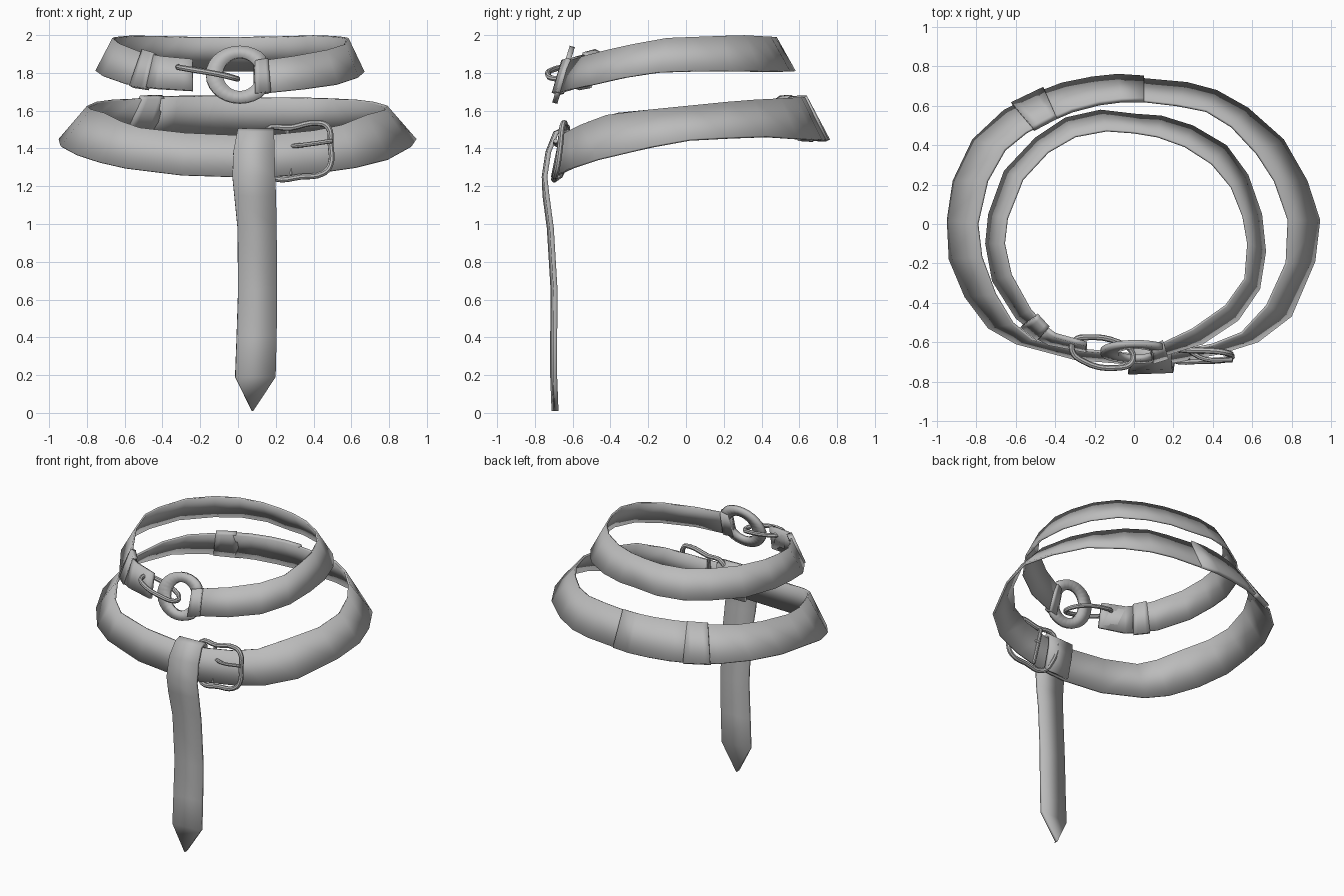
import bpy, bmesh, math
from mathutils import Vector

if "Cube" in bpy.data.objects:
    bpy.data.objects.remove(bpy.data.objects["Cube"])

grey = bpy.data.materials.new("grey")
grey.diffuse_color = (0.5, 0.5, 0.5, 1)
grey.use_nodes = True
grey.node_tree.nodes["Principled BSDF"].inputs["Base Color"].default_value = grey.diffuse_color


def finish(ob):
    """Give an object its colour and smooth shading with sharp edges kept."""
    ob.data.materials.clear()
    ob.data.materials.append(grey)
    bpy.ops.object.select_all(action='DESELECT')
    ob.select_set(True)
    bpy.context.view_layer.objects.active = ob
    bpy.ops.object.shade_smooth_by_angle(angle=math.radians(35))
    return ob


def strip(name, low, high, thick, closed=False, offset=-1):
    """Quad strip between two polylines, thickened."""
    bm = bmesh.new()
    a = [bm.verts.new(p) for p in low]
    b = [bm.verts.new(p) for p in high]
    n = len(a)
    for i in range(n if closed else n - 1):
        j = (i + 1) % n
        bm.faces.new((a[i], b[i], b[j], a[j]))
    me = bpy.data.meshes.new(name)
    bm.to_mesh(me)
    bm.free()
    ob = bpy.data.objects.new(name, me)
    bpy.context.collection.objects.link(ob)
    mod = ob.modifiers.new("thickness", 'SOLIDIFY')
    mod.thickness, mod.offset = thick, offset
    return finish(ob)


def tube(name, pts, radius, closed=True):
    """Round bar along a smooth path."""
    cu = bpy.data.curves.new(name, 'CURVE')
    cu.dimensions = '3D'
    cu.bevel_depth, cu.bevel_resolution, cu.resolution_u = radius, 2, 4
    cu.use_fill_caps = True
    sp = cu.splines.new('BEZIER')
    sp.bezier_points.add(len(pts) - 1)
    for bp, p in zip(sp.bezier_points, pts):
        bp.co = p
        bp.handle_left_type = bp.handle_right_type = 'AUTO'
    sp.use_cyclic_u = closed
    ob = bpy.data.objects.new(name, cu)
    bpy.context.collection.objects.link(ob)
    bpy.ops.object.select_all(action='DESELECT')
    ob.select_set(True)
    bpy.context.view_layer.objects.active = ob
    bpy.ops.object.convert(target='MESH')
    return finish(bpy.context.object)


def lerp(table, v):
    """Piecewise linear lookup."""
    if v <= table[0][0]:
        return table[0][1]
    for (x0, y0), (x1, y1) in zip(table, table[1:]):
        if v <= x1:
            return y0 + (y1 - y0) * (v - x0) / (x1 - x0)
    return table[-1][1]


def lift(plan, heights):
    return [Vector((x, y, lerp(heights, y))) for x, y in plan]


def at(line, t):
    i = min(int(t), len(line) - 2)
    return line[i].lerp(line[i + 1], t - i)


def keeper(name, low, high, t0, t1, thick, grow):
    """Raised band wrapped around a stretch of belt."""
    ts = [t0 + (t1 - t0) * k / 4 for k in range(5)]
    lo, hi = [at(low, t) for t in ts], [at(high, t) for t in ts]
    up = [(h - l).normalized() * grow for l, h in zip(lo, hi)]
    strip(name, [l - u for l, u in zip(lo, up)], [h + u for h, u in zip(hi, up)], thick, offset=0)


# Lower belt: closed flared loop, front to left to back to right
low = lift([(0, -.715), (-.3, -.69), (-.6, -.61), (-.74, -.53), (-.86, -.37), (-.94, -.18),
            (-.95, .02), (-.92, .22), (-.82, .43), (-.66, .58), (-.43, .69), (-.25, .73),
            (-.1, .75), (.05, .74), (.27, .72), (.42, .68), (.58, .59), (.76, .43),
            (.88, .22), (.945, .02), (.92, -.19), (.8, -.47), (.63, -.6), (.44, -.66), (.2, -.705)],
           [(-.71, 1.25), (-.55, 1.325), (-.37, 1.37), (-.2, 1.41), (.02, 1.45), (.4, 1.47), (.75, 1.445)])
high = lift([(0, -.67), (-.28, -.645), (-.52, -.59), (-.62, -.51), (-.71, -.36), (-.78, -.17),
             (-.8, 0), (-.75, .22), (-.66, .38), (-.55, .47), (-.38, .56), (-.21, .61),
             (-.08, .63), (.05, .63), (.22, .61), (.37, .58), (.5, .5), (.63, .36),
             (.72, .22), (.79, .02), (.78, -.2), (.68, -.42), (.55, -.56), (.4, -.62), (.2, -.66)],
            [(-.67, 1.47), (-.55, 1.53), (-.4, 1.585), (0, 1.625), (.3, 1.655), (.6, 1.67)])
strip("lower_belt", low, high, 0.014, closed=True)
keeper("back_overlap", low, high, 9.5, 13, 0.026, 0.004)
keeper("back_loop", low, high, 9.2, 9.9, 0.034, 0.008)

# Upper belt: open at the front between ring and hook
low = lift([(-.24, -.64), (-.45, -.6), (-.6, -.48), (-.72, -.29), (-.755, -.1), (-.74, .05),
            (-.66, .27), (-.5, .44), (-.35, .54), (-.17, .58), (0, .56), (.14, .55), (.3, .5),
            (.47, .4), (.58, .25), (.65, .05), (.67, -.14), (.64, -.33), (.53, -.49),
            (.35, -.61), (.09, -.69)],
           [(-.69, 1.69), (-.6, 1.72), (-.49, 1.742), (-.3, 1.785), (-.1, 1.812), (.57, 1.812)])
high = lift([(-.24, -.61), (-.42, -.56), (-.53, -.44), (-.63, -.26), (-.665, -.1), (-.65, .03),
             (-.57, .23), (-.44, .37), (-.3, .45), (-.14, .48), (0, .47), (.12, .45), (.26, .4),
             (.4, .31), (.5, .19), (.56, .04), (.585, -.1), (.57, -.28), (.47, -.42),
             (.3, -.54), (.09, -.64)],
            [(-.64, 1.86), (-.56, 1.885), (-.35, 1.94), (-.1, 1.985), (.3, 2.0), (.48, 1.99)])
strip("upper_belt", low, high, 0.012)
keeper("hook_fold", low, high, 0, 1.2, 0.026, 0.002)
keeper("strap_keeper", low, high, 1.2, 1.75, 0.036, 0.012)
keeper("ring_fold", low, high, 19.7, 20, 0.045, 0.002)


# Flat D-shaped ring, leaning with the belt
def ring_edge(rx, rz, flat):
    pts = []
    for k in range(28):
        a = 2 * math.pi * k / 28
        x, z = min(0.01 + rx * math.cos(a), flat), 1.79 + rz * math.sin(a)
        pts.append((x, -0.695 + (z - 1.64) * 0.31, z))
    return pts


strip("front_ring", ring_edge(.09, .09, .09), ring_edge(.18, .15, .145), 0.028, closed=True, offset=0)

# Long link hooking the strap to the ring
tube("hook_link", [(-.315, -.64, 1.83), (-.26, -.695, 1.82), (-.09, -.73, 1.79), (-.01, -.7, 1.77),
                   (-.01, -.65, 1.77), (-.08, -.6, 1.79), (-.24, -.575, 1.82), (-.3, -.59, 1.83)], 0.015)

# Hanging tail: folded over the lower belt, ending in a point
# rows: left x, right x, y, z
rows = [(0, .19, -.685, 1.25), (0, .19, -.645, 1.4), (0, .19, -.64, 1.47), (0, .19, -.66, 1.487),
        (-.005, .19, -.685, 1.475), (-.025, .193, -.722, 1.38), (-.03, .196, -.742, 1.25),
        (-.02, .2, -.738, 1.15), (-.003, .203, -.715, .98), (0, .206, -.695, .65),
        (-.008, .203, -.697, .4), (-.016, .197, -.697, .19), (.073, .077, -.69, .01)]
strip("hanging_tail", [(l, y, z) for l, r, y, z in rows],
      [(r, y + (0.015 if z < 1.2 else 0.008), z) for l, r, y, z in rows], 0.022, offset=-1)

# Buckle frame, its bar and prong
tube("buckle_frame", [(.15, -.63, 1.495), (.28, -.64, 1.51), (.42, -.645, 1.535), (.475, -.655, 1.515),
                      (.49, -.665, 1.42), (.488, -.68, 1.31), (.45, -.69, 1.268), (.33, -.695, 1.25),
                      (.2, -.69, 1.24), (.165, -.66, 1.27)], 0.016)
tube("buckle_bar", [(.26, -.625, 1.5), (.27, -.65, 1.38), (.28, -.68, 1.26)], 0.012, closed=False)
tube("buckle_prong", [(.27, -.64, 1.41), (.36, -.685, 1.42), (.5, -.69, 1.44)], 0.012, closed=False)
